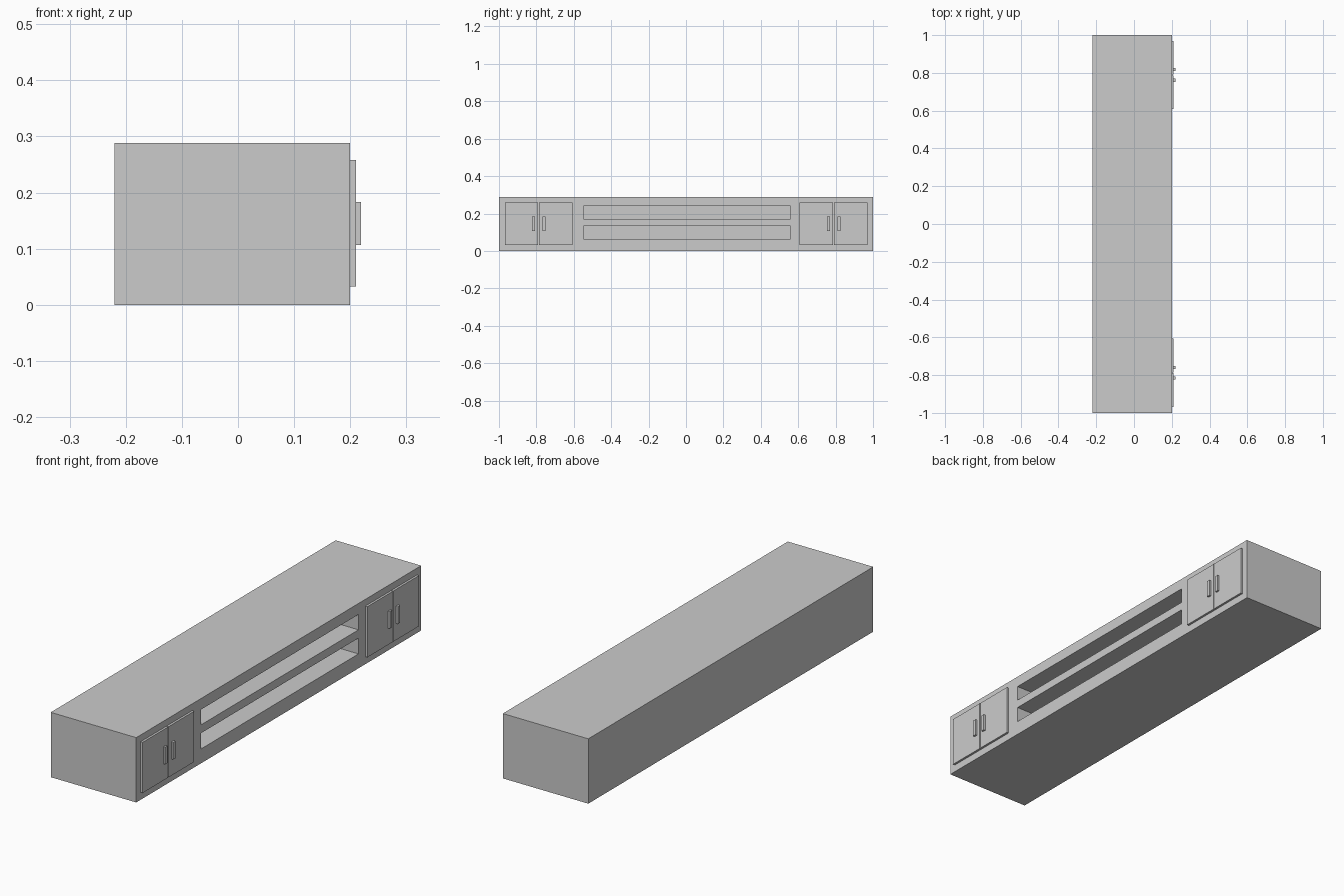
import bpy
import bmesh

if "Cube" in bpy.data.objects:
    bpy.data.objects.remove(bpy.data.objects["Cube"])


def box(name, x, y, z):
    """Axis-aligned box from (min, max) pairs."""
    bm = bmesh.new()
    bmesh.ops.create_cube(bm, size=1)
    for v in bm.verts:
        v.co = [lo + (c + 0.5) * (hi - lo) for c, (lo, hi) in zip(v.co, (x, y, z))]
    mesh = bpy.data.meshes.new(name)
    bm.to_mesh(mesh)
    bm.free()
    obj = bpy.data.objects.new(name, mesh)
    bpy.context.collection.objects.link(obj)
    return obj


# Cabinet body
body = box("cabinet_body", (-0.22, 0.20), (-1.0, 1.0), (0.0, 0.288))

# Two long open shelves cut into the front
for label, z in (("lower", (0.064, 0.134)), ("upper", (0.171, 0.239))):
    cutter = box(label + "_shelf_cutter", (-0.20, 0.25), (-0.547, 0.56), z)
    cutter.hide_render = True
    cutter.hide_set(True)
    cutter.display_type = 'WIRE'
    mod = body.modifiers.new(label + "_shelf", 'BOOLEAN')
    mod.operation = 'DIFFERENCE'
    mod.solver = 'EXACT'
    mod.object = cutter

# A pair of doors with bar handles at each end
for side, start in (("left", -0.969), ("right", 0.608)):
    for leaf, y0, handle_y in (("a", start, start + 0.153),
                               ("b", start + 0.183, start + 0.209)):
        box(f"{side}_door_{leaf}", (0.20, 0.21), (y0, y0 + 0.179), (0.033, 0.258))
        hy = handle_y - 0.008
        box(f"{side}_handle_{leaf}", (0.21, 0.219), (hy, hy + 0.016), (0.107, 0.183))
